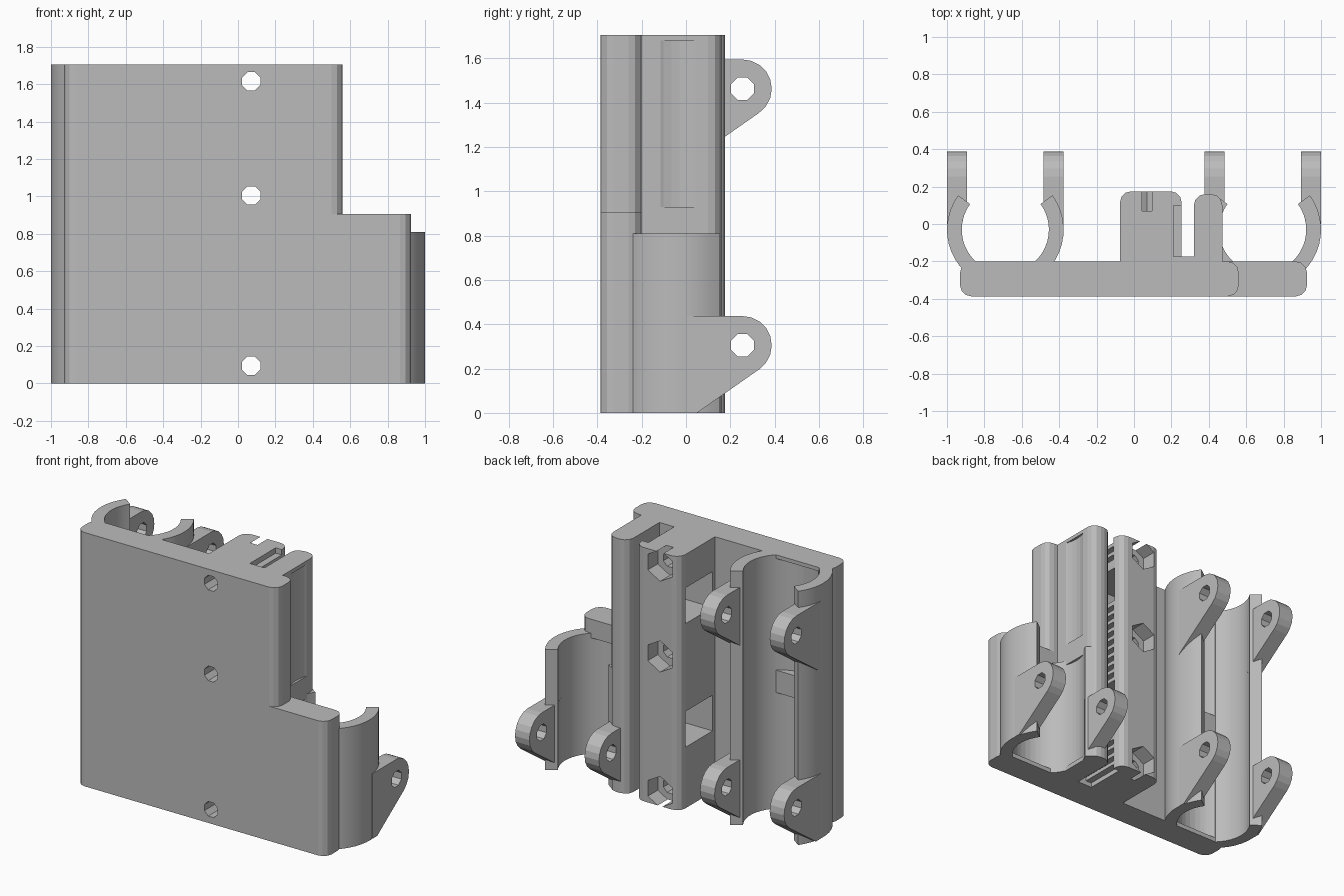
import bpy, bmesh, math
from mathutils import Vector

cube = bpy.data.objects.get("Cube")
if cube:
    bpy.data.objects.remove(cube)

grey = bpy.data.materials.new("light grey plastic")
grey.use_nodes = True
COLOUR = (0.5, 0.5, 0.5, 1)
grey.diffuse_color = COLOUR
grey.node_tree.nodes["Principled BSDF"].inputs["Base Color"].default_value = COLOUR

H = 1.705            # full height
LOW = 0.81           # height of the short bearing holder
CX, CY = 0.688, -0.03  # bearing axis, mirrored in x
R_OUT, R_IN = 0.312, 0.233


def prism(name, pts, a, b, axis="z"):
    """Extrude a 2D outline from a to b along an axis."""
    place = {"z": lambda u, v, w: (u, v, w),
             "x": lambda u, v, w: (w, u, v),
             "y": lambda u, v, w: (u, w, v)}[axis]
    bm = bmesh.new()
    face = bm.faces.new([bm.verts.new(place(u, v, a)) for u, v in pts])
    new = bmesh.ops.extrude_face_region(bm, geom=[face])["geom"]
    shift = Vector(place(0, 0, b - a))
    bmesh.ops.translate(bm, verts=[g for g in new if isinstance(g, bmesh.types.BMVert)], vec=shift)
    bmesh.ops.recalc_face_normals(bm, faces=bm.faces)
    mesh = bpy.data.meshes.new(name)
    bm.to_mesh(mesh)
    bm.free()
    mesh.materials.append(grey)
    ob = bpy.data.objects.new(name, mesh)
    bpy.context.collection.objects.link(ob)
    return ob


def arc(cx, cy, r, start, end, n):
    return [(cx + r * math.cos(math.radians(start + (end - start) * i / n)),
             cy + r * math.sin(math.radians(start + (end - start) * i / n))) for i in range(n + 1)]


def circle(cx, cy, r, n, turn=0):
    return arc(cx, cy, r, turn, turn + 360, n)[:-1]


def rect(x0, x1, y0, y1):
    return [(x0, y0), (x1, y0), (x1, y1), (x0, y1)]


def rounded(x0, x1, y0, y1, radii):
    """Rectangle with a radius for each corner, counter-clockwise from lower left."""
    pts = []
    corners = [(x0, y0, 1, 1), (x1, y0, -1, 1), (x1, y1, -1, -1), (x0, y1, 1, -1)]
    for i, ((x, y, sx, sy), r) in enumerate(zip(corners, radii)):
        if r:
            pts += arc(x + sx * r, y + sy * r, r, 180 + 90 * i, 270 + 90 * i, 3)
        else:
            pts.append((x, y))
    return pts


def cut(target, *cutters):
    """Subtract the cutters, bake the result and delete them."""
    for c in cutters:
        mod = target.modifiers.new("cut", "BOOLEAN")
        mod.operation, mod.solver, mod.object = "DIFFERENCE", "EXACT", c
    bpy.context.view_layer.update()
    graph = bpy.context.evaluated_depsgraph_get()
    mesh = bpy.data.meshes.new_from_object(target.evaluated_get(graph))
    target.modifiers.clear()
    target.data = mesh
    for c in cutters:
        bpy.data.objects.remove(c)


def bore(cx, z0, z1):
    return prism("bore_cutter", circle(cx, CY, R_IN, 40), z0, z1)


def bolt_hole(z):
    return prism("bolt_cutter", circle(0.07, z, 0.053, 8, 22.5), -0.6, 0.6, "y")


# Front plate: wide lower part and narrower upper part
STEP = 0.905
lower = prism("lower_plate", rounded(-0.93, 0.925, -0.387, -0.2, [0.06] * 4), 0, STEP)
cut(lower, bore(-CX, 0.03, 0.78), bore(CX, 0.03, 0.78), bolt_hole(0.095))
upper = prism("upper_plate", rounded(-0.93, 0.56, -0.387, -0.2, [0.06] * 4), STEP, H)
cut(upper, bore(-CX, 0.93, 1.68), bore(CX, 0.93, 1.68), bolt_hole(1.005), bolt_hole(1.615))

# Belt block with bolt holes, nut traps, windows and belt teeth
block = prism("belt_block", rounded(-0.075, 0.255, -0.21, 0.175, [0, 0, 0.06, 0.06]), 0, H)
for z in (0.095, 1.005, 1.615):
    cut(block, bolt_hole(z))
    cut(block, prism("nut_cutter", circle(0.07, z, 0.105, 6, 30), 0.07, 0.4, "y"))
for z in (0.41, 1.24):
    cut(block, prism("window_cutter", rect(-0.175, 0.11, z, z + 0.24), -0.3, 0.3, "x"))
PITCH = 0.062
for i in range(28):
    z = i * PITCH - 0.005
    middle = z + 0.018
    if any(w - 0.03 < middle < w + 0.27 for w in (0.41, 1.24)):
        continue
    cut(block, prism("tooth_cutter", rect(0.21, 0.3, -0.175, 0.1), z, z + 0.036))

# Floor of the belt slot and the column beside it
prism("belt_slot_floor", rect(0.25, 0.33, -0.21, -0.175), 0, H)
column = prism("belt_column", rounded(0.32, 0.472, -0.21, 0.16, [0, 0, 0.06, 0.06]), 0, H)
cut(column, bore(CX, 0.03, 0.78), bore(CX, 0.93, 1.68))


# Bearing holders: open rings
def holder(name, cx, height):
    outline = arc(cx, CY, R_OUT, 144, 396, 30) + arc(cx, CY, R_IN, 396, 144, 30)
    return prism(name, outline, 0, height)


rings = [holder("tall_bearing_holder", -CX, H), holder("short_bearing_holder", CX, LOW)]


# Clamp lugs with bolt holes
def lug(name, cx, side, z):
    cy, r = 0.255, 0.132
    slope = math.tan(math.radians(35))
    tip = arc(cy, z, r, 90, -55, 8)
    y_end, z_end = tip[-1]
    y_in = 0.0
    z_in = z_end - (y_end - y_in) * slope
    if z_in < 0:
        tail = [(y_end - z_end / slope, 0), (y_in, 0)]
    else:
        tail = [(y_in, z_in)]
    outline = tip + tail + [(y_in, z + r)]
    a, b = sorted((cx + side * R_OUT, cx + side * 0.205))
    ob = prism(name, outline, a, b, "x")
    cut(ob, bore(cx, -0.1, 2), prism("pin_cutter", circle(cy, z, 0.055, 8, 22.5), -2, 2, "x"))


for side, word in ((-1, "right"), (1, "left")):
    lug("tall_lower_lug_" + word, -CX, side, 0.305)
    lug("tall_upper_lug_" + word, -CX, side, 1.463)
    lug("short_lug_" + word, CX, side, 0.305)

# Smooth the curved holders
bpy.ops.object.select_all(action="DESELECT")
for ob in rings:
    ob.select_set(True)
bpy.context.view_layer.objects.active = rings[0]
bpy.ops.object.shade_smooth_by_angle(angle=math.radians(30))
